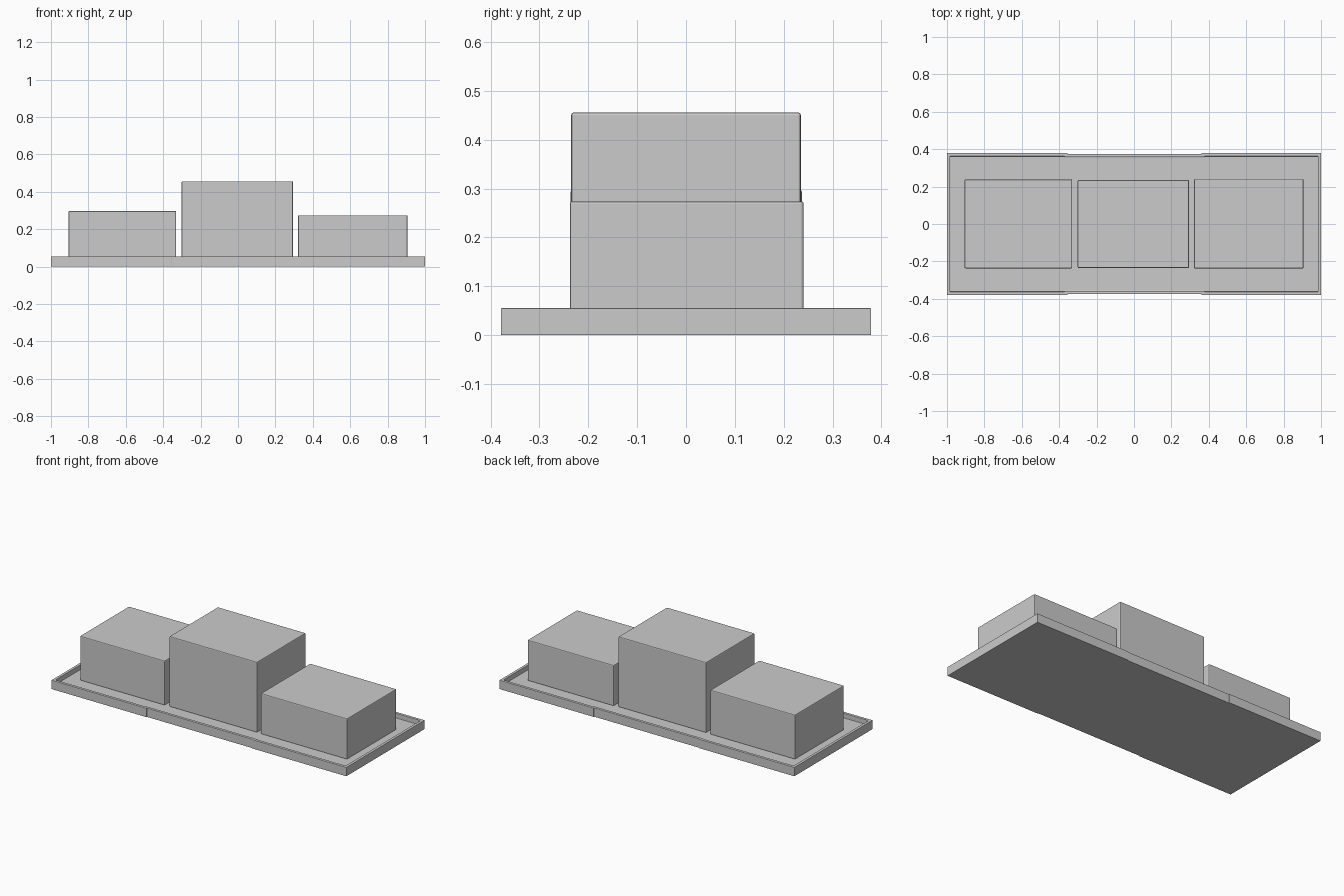
import bpy, bmesh

if "Cube" in bpy.data.objects:
    bpy.data.objects.remove(bpy.data.objects["Cube"])

RIM_H, FLOOR_Z, RIM_W = 0.055, 0.026, 0.017


def finish(bm, name):
    bmesh.ops.recalc_face_normals(bm, faces=bm.faces)
    mesh = bpy.data.meshes.new(name)
    bm.to_mesh(mesh)
    bm.free()
    obj = bpy.data.objects.new(name, mesh)
    bpy.context.collection.objects.link(obj)
    return obj


def bevel(obj, width):
    mod = obj.modifiers.new("soft_edges", "BEVEL")
    mod.width = width
    mod.segments = 2
    mod.limit_method = 'ANGLE'


def block(name, x0, x1, y0, y1, top):
    bm = bmesh.new()
    bmesh.ops.create_cube(bm, size=1)
    z0 = FLOOR_Z - 0.002
    for v in bm.verts:
        v.co.x = x1 if v.co.x > 0 else x0
        v.co.y = y1 if v.co.y > 0 else y0
        v.co.z = top if v.co.z > 0 else z0
    bevel(finish(bm, name), 0.005)


# Tray: outline with slightly recessed middle panels on both long sides
half = [(-1, 0.379), (-0.355, 0.379), (-0.355, 0.375),
        (0.36, 0.375), (0.36, 0.379), (1, 0.379)]
outline = half + [(x, -y) for x, y in reversed(half)]
bm = bmesh.new()
base = bm.faces.new([bm.verts.new((x, y, 0)) for x, y in outline])
ext = bmesh.ops.extrude_face_region(bm, geom=[base], use_keep_orig=True)
for v in (g for g in ext["geom"] if isinstance(g, bmesh.types.BMVert)):
    v.co.z = RIM_H
bmesh.ops.recalc_face_normals(bm, faces=bm.faces)
top = max(bm.faces, key=lambda f: f.calc_center_median().z)

# Sunken floor inside the raised rim
bmesh.ops.inset_region(bm, faces=[top], thickness=RIM_W, use_even_offset=True)
ext = bmesh.ops.extrude_discrete_faces(bm, faces=[top])
for v in ext["faces"][0].verts:
    v.co.z = FLOOR_Z
bevel(finish(bm, "tray"), 0.0015)

# Three blocks standing on the tray
block("left_block", -0.906, -0.331, -0.237, 0.238, 0.297)
block("middle_block", -0.301, 0.294, -0.235, 0.235, 0.456)
block("right_block", 0.321, 0.906, -0.238, 0.241, 0.274)
